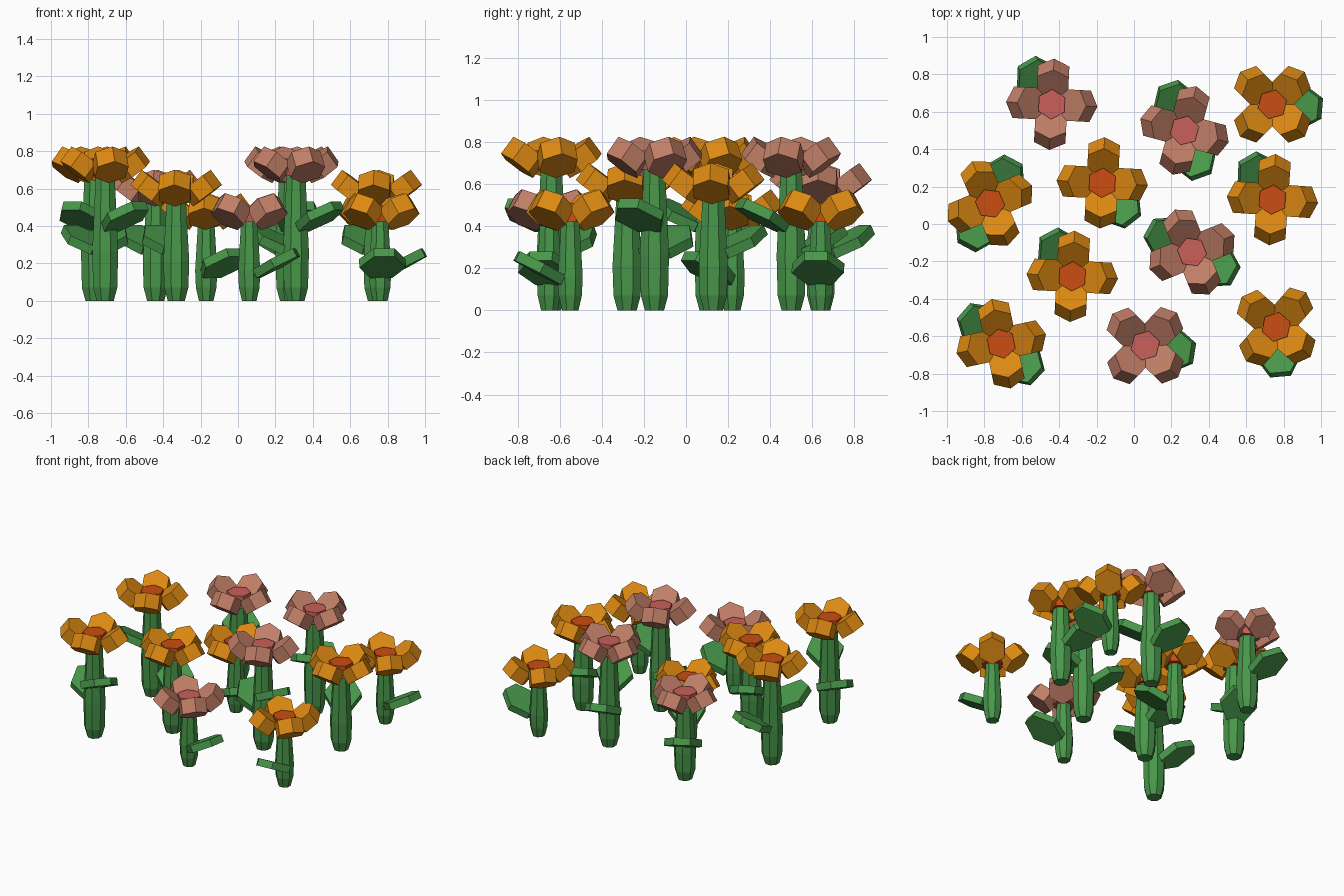
import bpy, bmesh
from math import radians, sin, cos, pi
from mathutils import Matrix, Vector

cube = bpy.data.objects.get("Cube")
if cube:
    bpy.data.objects.remove(cube, do_unlink=True)


def make_material(name, rgb):
    mat = bpy.data.materials.new(name)
    mat.use_nodes = True
    mat.diffuse_color = (*rgb, 1)
    mat.node_tree.nodes["Principled BSDF"].inputs["Base Color"].default_value = (*rgb, 1)
    return mat


GREEN = make_material("stem green", (0.065, 0.31, 0.068))
ORANGE = make_material("petal orange", (0.72, 0.25, 0.006))
RED_ORANGE = make_material("centre red orange", (0.60, 0.075, 0.006))
PINK = make_material("petal dusty pink", (0.53, 0.21, 0.135))
ROSE = make_material("centre rose", (0.58, 0.115, 0.10))


def polygon(sides, radius):
    return [(radius * cos(2 * pi * i / sides), radius * sin(2 * pi * i / sides))
            for i in range(sides)]


def add_loft(bm, rings, matrix):
    """Skin a stack of (outline, height) rings and cap both ends."""
    loops = [[bm.verts.new(matrix @ Vector((x, y, z))) for x, y in outline]
             for outline, z in rings]
    bm.faces.new(loops[0][::-1])
    bm.faces.new(loops[-1])
    n = len(loops[0])
    for low, high in zip(loops, loops[1:]):
        for i in range(n):
            j = (i + 1) % n
            bm.faces.new((low[i], low[j], high[j], high[i]))


def add_slab(bm, outline, thickness, matrix):
    add_loft(bm, [(outline, -thickness / 2), (outline, thickness / 2)], matrix)


def finish(bm, name, mat, location):
    bmesh.ops.recalc_face_normals(bm, faces=bm.faces)
    mesh = bpy.data.meshes.new(name)
    bm.to_mesh(mesh)
    bm.free()
    mesh.materials.append(mat)
    obj = bpy.data.objects.new(name, mesh)
    obj.location = location
    bpy.context.collection.objects.link(obj)


def tilted(angle, reach, height, tilt):
    """Place a slab out along an angle, with its outer end raised."""
    return (Matrix.Rotation(radians(angle), 4, "Z")
            @ Matrix.Translation((reach, 0, height))
            @ Matrix.Rotation(-radians(tilt), 4, "Y"))


LEAF = [(-0.12, -0.06), (0, -0.125), (0.125, -0.055),
        (0.125, 0.055), (0, 0.125), (-0.12, 0.06)]


def flower(name, x, y, level, turn, leaf_angles, petal_mat, centre_mat):
    base = 0.40 + 0.125 * level
    where = (x, y, 0)
    radius = 0.064 if level == 0 else 0.075

    # stem with a pinched foot and a narrower neck
    bm = bmesh.new()
    profile = [(0.66, 0), (0.93, 0.07), (1, 0.4 * base), (0.72, base + 0.04)]
    add_loft(bm, [(polygon(8, radius * k), z) for k, z in profile],
             Matrix.Rotation(pi / 8, 4, "Z"))
    finish(bm, name + "_stem", GREEN, where)

    # leaves, the first one highest
    bm = bmesh.new()
    for i, angle in enumerate(leaf_angles):
        height = 0.20 + 0.125 * (level - i)
        add_slab(bm, LEAF, 0.05, tilted(angle, 0.145, height, 28))
    finish(bm, name + "_leaves", GREEN, where)

    # four thick cupped petals
    bm = bmesh.new()
    for k in range(4):
        add_slab(bm, polygon(6, 0.097), 0.10,
                 tilted(turn + 90 * k, 0.137, base + 0.077, 37))
    finish(bm, name + "_petals", petal_mat, where)

    # flower centre
    bm = bmesh.new()
    add_slab(bm, polygon(6, 0.08), 0.09,
             Matrix.Translation((0, 0, base + 0.065))
             @ Matrix.Rotation(radians(turn + 90), 4, "Z"))
    finish(bm, name + "_centre", centre_mat, where)


# x, y, height level, petal turn, leaf directions
ORANGE_FLOWERS = [
    (0.74, 0.64, 0, 45, [-5]),
    (-0.77, 0.11, 2, 23, [-118, 62]),
    (-0.17, 0.22, 0, -3, [-52]),
    (0.74, 0.13, 1, -4, [120]),
    (-0.33, -0.28, 1, -3, [118]),
    (-0.71, -0.64, 2, 12, [-43, 139]),
    (0.76, -0.55, 0, 49, [-85]),
]
PINK_FLOWERS = [
    (-0.44, 0.64, 1, -3, [120]),
    (0.27, 0.50, 2, -15, [-70, 109]),
    (0.31, -0.15, 2, 22, [-29, 151]),
    (0.06, -0.65, 0, 46, [-9]),
]
for i, spec in enumerate(ORANGE_FLOWERS):
    flower(f"orange_flower_{i + 1}", *spec, ORANGE, RED_ORANGE)
for i, spec in enumerate(PINK_FLOWERS):
    flower(f"pink_flower_{i + 1}", *spec, PINK, ROSE)
